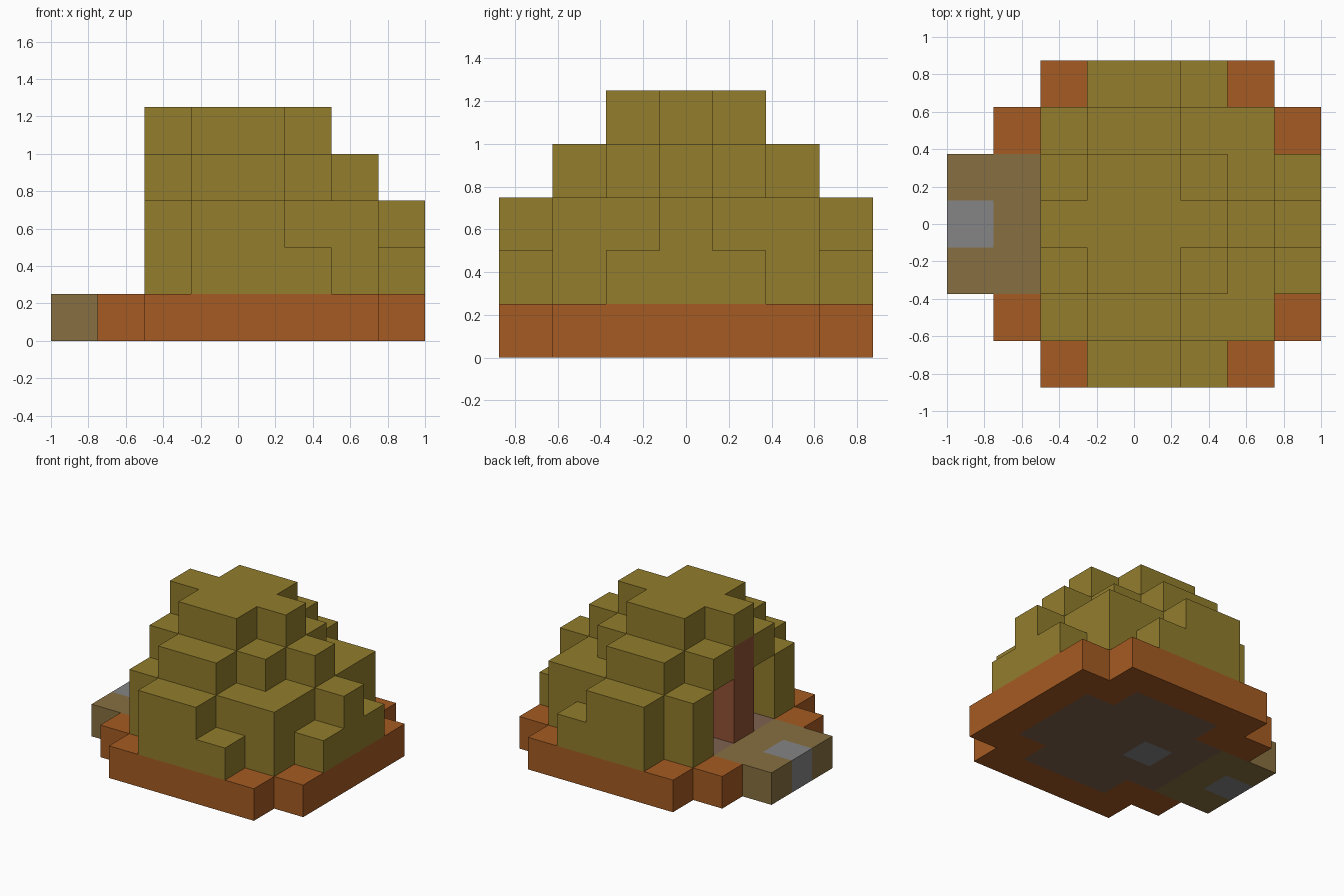
import bpy
import bmesh
import math
from mathutils import Vector

cube = bpy.data.objects.get("Cube")
if cube:
    bpy.data.objects.remove(cube, do_unlink=True)

S = 0.25                             # block size
ORIGIN = Vector((-1.0, -0.875, 0.0))


def srgb(r, g, b):
    def lin(c):
        c /= 255
        return c / 12.92 if c <= 0.04045 else ((c + 0.055) / 1.055) ** 2.4
    return (lin(r), lin(g), lin(b), 1.0)


def material(name, rgb):
    m = bpy.data.materials.new(name)
    m.use_nodes = True
    m.diffuse_color = srgb(*rgb)
    bsdf = next(n for n in m.node_tree.nodes if n.type == 'BSDF_PRINCIPLED')
    bsdf.inputs["Base Color"].default_value = srgb(*rgb)
    bsdf.inputs["Roughness"].default_value = 0.9
    return m


def box(xs, ys, zs=(0, 0)):
    """All cells in an inclusive range of columns, rows and levels."""
    return {(i, j, k)
            for i in range(xs[0], xs[1] + 1)
            for j in range(ys[0], ys[1] + 1)
            for k in range(zs[0], zs[1] + 1)}


def mirror(cells):
    """Add the copy on the other side of the middle row."""
    return cells | {(i, 6 - j, k) for i, j, k in cells}


# Ground layer: round earth plate, path, inner floor and two stone slabs
slabs = {(0, 3, 0), (3, 3, 0)}
path = box((0, 1), (2, 4)) - slabs
floor = (box((3, 5), (1, 5)) | box((2, 6), (2, 4))) - slabs
earth = (box((2, 6), (0, 6)) | box((1, 7), (1, 5))) - slabs - path - floor

# Stepped dome, one half mirrored to the other
dome = mirror(
    box((3, 4), (0, 0), (1, 2)) | box((5, 5), (0, 0), (1, 1))
    | box((2, 6), (1, 1), (1, 2)) | box((3, 4), (1, 1), (1, 3))
    | box((2, 5), (2, 2), (1, 3)) | box((3, 4), (2, 2), (1, 4))
    | box((6, 6), (2, 2), (1, 2)) | box((7, 7), (2, 2), (1, 1))
    | box((2, 5), (3, 3), (1, 4)) | box((6, 6), (3, 3), (1, 3))
    | box((7, 7), (3, 3), (1, 2)))

# Hollow room under a roof one block thick, and the entrance
room = {(i, j, k) for i, j, k in dome
        if i > 2 and (i, j, 0) in floor | slabs and (i, j, k + 1) in dome}
entrance = box((2, 2), (2, 4), (1, 2))
door_post = box((2, 2), (3, 3), (1, 3))
dome = dome - room - entrance - door_post

parts = [
    ("earth_base", earth, material("orange earth", (165, 91, 34))),
    ("entrance_path", path, material("tan path", (135, 112, 65))),
    ("inner_floor", floor, material("brown floor", (126, 98, 78))),
    ("stone_slabs", slabs, material("grey stone", (133, 133, 133))),
    ("dome_walls", dome, material("olive straw", (146, 125, 44))),
    ("door_post", door_post, material("red brown wood", (147, 82, 54))),
]
solid = set().union(*(cells for _, cells, _ in parts))


def build(name, cells, mat):
    bm = bmesh.new()
    for cell in sorted(cells):
        centre = ORIGIN + S * (Vector(cell) + Vector((0.5, 0.5, 0.5)))
        for axis in range(3):
            for sign in (-1, 1):
                step = [0, 0, 0]
                step[axis] = sign
                if tuple(c + d for c, d in zip(cell, step)) in solid:
                    continue
                # One square for each exposed side of the block
                n, u, v = Vector(step), Vector(), Vector()
                u[(axis + 1) % 3] = 1
                v = n.cross(u)
                bm.faces.new([bm.verts.new(centre + (n + a * u + b * v) * S / 2)
                              for a, b in ((-1, -1), (1, -1), (1, 1), (-1, 1))])
    bmesh.ops.remove_doubles(bm, verts=bm.verts[:], dist=0.001)
    bmesh.ops.dissolve_limit(bm, angle_limit=math.radians(1),
                             verts=bm.verts[:], edges=bm.edges[:])
    mesh = bpy.data.meshes.new(name)
    bm.to_mesh(mesh)
    bm.free()
    mesh.materials.append(mat)
    obj = bpy.data.objects.new(name, mesh)
    bpy.context.scene.collection.objects.link(obj)


for part in parts:
    build(*part)
